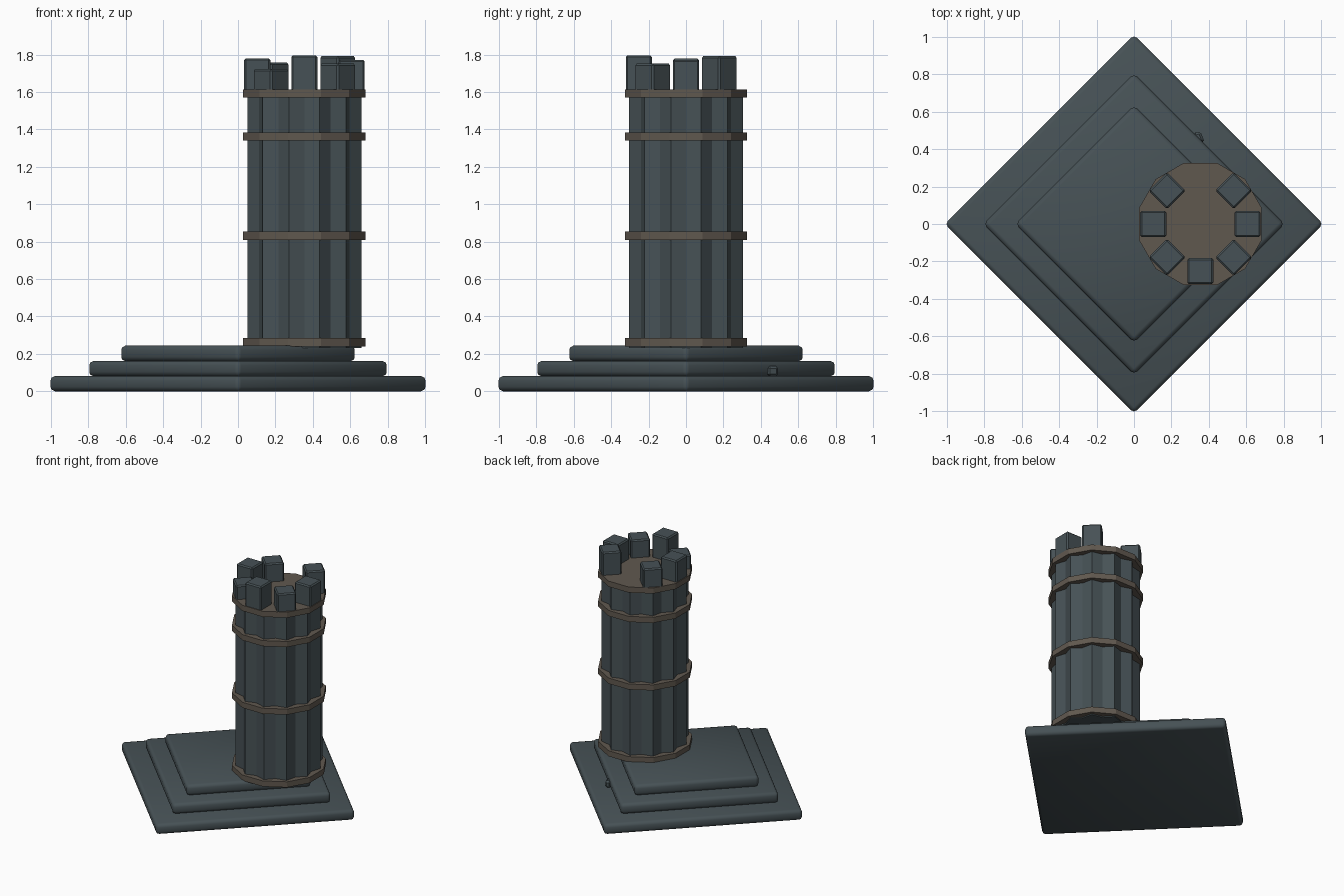
import bpy, bmesh, math

if "Cube" in bpy.data.objects:
    bpy.data.objects.remove(bpy.data.objects["Cube"])

CX = 0.355  # tower axis


def material(name, rgb):
    m = bpy.data.materials.new(name)
    m.diffuse_color = (*rgb, 1)
    m.use_nodes = True
    m.node_tree.nodes["Principled BSDF"].inputs["Base Color"].default_value = m.diffuse_color
    return m


stone = material("slate stone", (0.062, 0.083, 0.092))
band = material("brown stone", (0.118, 0.098, 0.078))


def prism(name, points, z0, z1, mat, bevel=0.0, segments=1, smooth=False):
    """Extrude a closed outline from z0 to z1, optionally with eased edges."""
    bm = bmesh.new()
    face = bm.faces.new([bm.verts.new((x, y, z0)) for x, y in points])
    new = bmesh.ops.extrude_face_region(bm, geom=[face])["geom"]
    bmesh.ops.translate(bm, vec=(0, 0, z1 - z0),
                        verts=[v for v in new if isinstance(v, bmesh.types.BMVert)])
    bmesh.ops.recalc_face_normals(bm, faces=bm.faces)
    if bevel:
        bmesh.ops.bevel(bm, geom=bm.edges[:], offset=bevel, segments=segments,
                        profile=0.5, affect='EDGES')
    me = bpy.data.meshes.new(name)
    bm.to_mesh(me)
    bm.free()
    me.materials.append(mat)
    ob = bpy.data.objects.new(name, me)
    bpy.context.collection.objects.link(ob)
    if smooth:
        bpy.ops.object.select_all(action='DESELECT')
        bpy.context.view_layer.objects.active = ob
        ob.select_set(True)
        bpy.ops.object.shade_smooth_by_angle(angle=math.radians(50))
    return ob


def ring_points(radii, start, cx=0.0, cy=0.0):
    """Points around a circle, one for each radius in the list."""
    n = len(radii)
    return [(cx + r * math.cos(math.radians(start) + math.tau * i / n),
             cy + r * math.sin(math.radians(start) + math.tau * i / n))
            for i, r in enumerate(radii)]


# Stepped diamond base
for name, reach, z0, z1 in (("lower_step", 1.0, 0.0, 0.082),
                            ("middle_step", 0.793, 0.08, 0.163),
                            ("upper_step", 0.622, 0.16, 0.245)):
    prism(name, ring_points([reach + 0.012] * 4, 0), z0, z1, stone, 0.024, 2, True)

# Pleated shaft with twelve ridges
prism("tower_shaft", ring_points([0.315, 0.279] * 12, 15, CX), 0.232, 1.59, stone)

# Twelve-sided bands, the last one forming the tower roof
for i, z in enumerate((0.262, 0.832, 1.362, 1.592)):
    prism(f"tower_band_{i + 1}", ring_points([0.3385] * 12, 15, CX),
          z - 0.022, z + 0.022, band)

# Battlement blocks of uneven height, with one missing at the back
for angle, top in ((0, 1.772), (45, 1.792), (135, 1.757), (180, 1.78),
                   (225, 1.722), (270, 1.796), (315, 1.752)):
    a = math.radians(angle)
    outline = ring_points([0.0985] * 4, angle + 45,
                          CX + 0.252 * math.cos(a), 0.252 * math.sin(a))
    prism(f"battlement_{angle}", outline, 1.605, top, stone, 0.009)

# Small stone chip beside the middle step
prism("stone_chip", [(0.315, 0.485), (0.335, 0.435), (0.378, 0.437), (0.355, 0.495)],
      0.08, 0.135, stone, 0.012)
